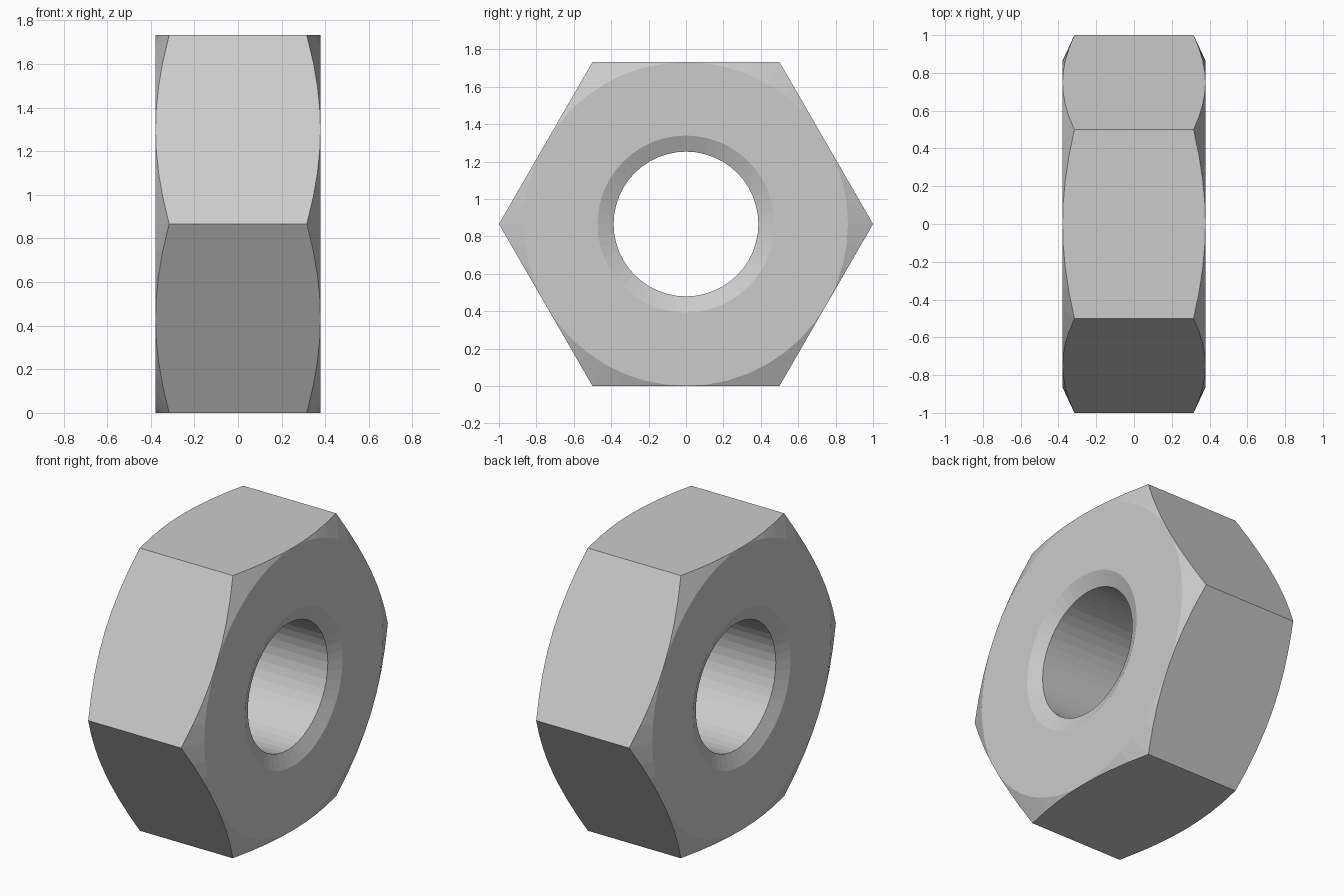
import bpy, bmesh
from math import cos, sin, pi, sqrt, tan, radians

if "Cube" in bpy.data.objects:
    bpy.data.objects.remove(bpy.data.objects["Cube"])

SEG = 48                      # multiple of 12: hits corners and flat centres
HALF = 0.378                  # half thickness
FLAT = sqrt(3) / 2            # centre to hexagon flat
HOLE, SINK = 0.387, 0.473     # bore and countersink radii
SLOPE = tan(radians(25))


def hex_radius(a):
    # distance to the hexagon outline, corners at a = 0, 60, ...
    return FLAT / cos(a % (pi / 3) - pi / 6)


def section(a):
    # closed cross-section (x, radius) at angle a
    r = hex_radius(a)
    side = [(HALF - (SINK - HOLE) * SLOPE, HOLE), (HALF, SINK),
            (HALF, FLAT), (HALF - (r - FLAT) * SLOPE, r)]
    return side + [(-x, q) for x, q in reversed(side)]


# hexagonal nut body, swept round the x axis
bm = bmesh.new()
rings = []
for i in range(SEG):
    a = 2 * pi * i / SEG
    rings.append([bm.verts.new((x, r * cos(a), FLAT + r * sin(a)))
                  for x, r in section(a)])
for i in range(SEG):
    p, q = rings[i], rings[(i + 1) % SEG]
    for j in range(len(p)):
        k = (j + 1) % len(p)
        bm.faces.new((p[j], p[k], q[k], q[j]))

# clean up where the chamfer touches the flats, merge coplanar strips
bmesh.ops.remove_doubles(bm, verts=bm.verts, dist=1e-5)
bmesh.ops.recalc_face_normals(bm, faces=bm.faces)
outer = [e for e in bm.edges if len(e.link_faces) == 2
         and all(abs(f.normal.x) < 1e-4 for f in e.link_faces)
         and e.calc_face_angle() < 1e-3]
bmesh.ops.dissolve_edges(bm, edges=outer, use_verts=False)

mesh = bpy.data.meshes.new("hex_nut")
bm.to_mesh(mesh)
bm.free()
nut = bpy.data.objects.new("hex_nut", mesh)
bpy.context.collection.objects.link(nut)
